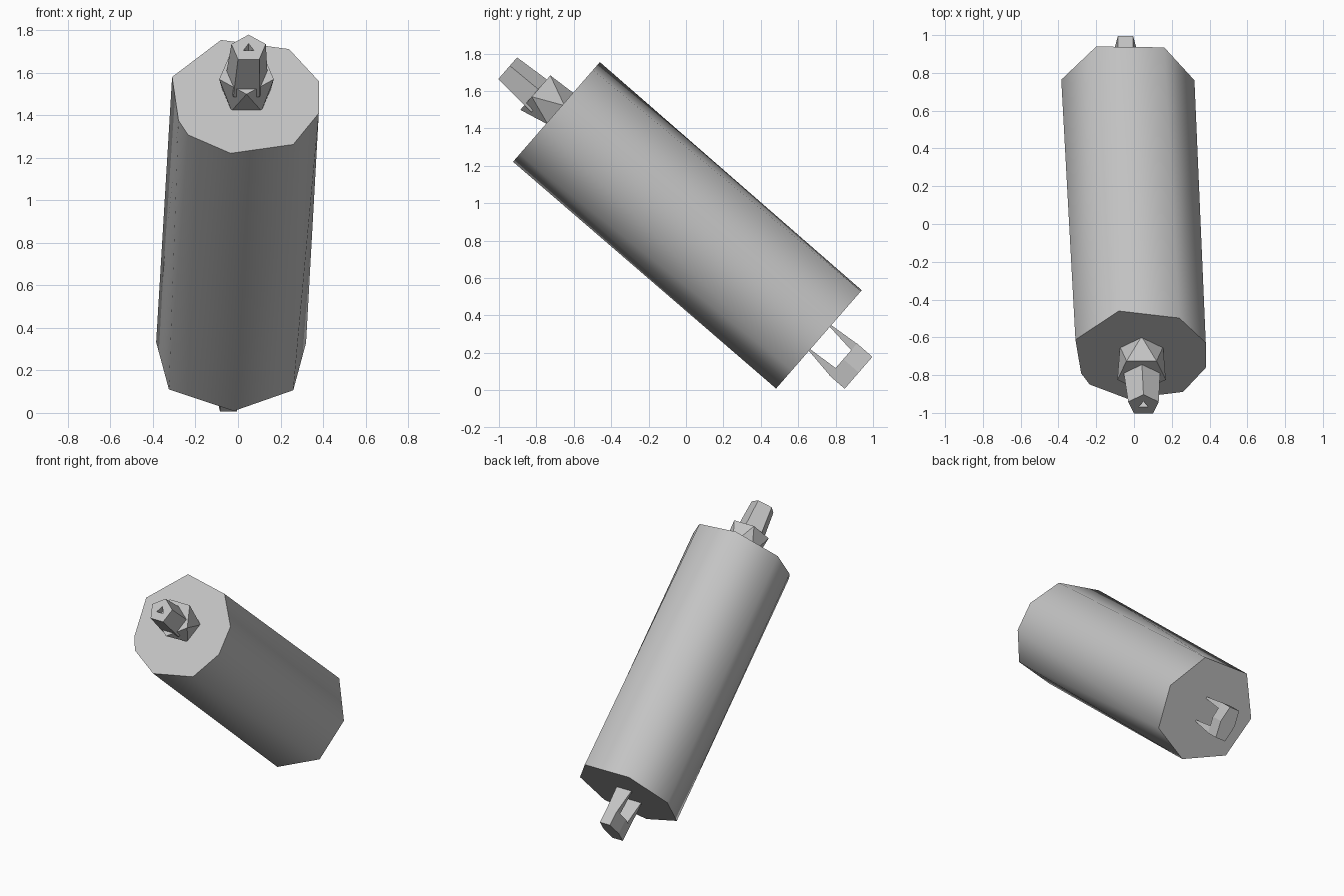
import bpy, bmesh, math
from mathutils import Vector

cube = bpy.data.objects.get("Cube")
if cube:
    bpy.data.objects.remove(cube)

# Tilted frame: u is world x, v runs across the end faces, w along the axis
ORIGIN = Vector((0, 0.705, 0.265))
AXIS = Vector((0, -1.40, 1.22)).normalized()
ACROSS = Vector((0, AXIS.z, -AXIS.y))
LENGTH = 1.857

grey = bpy.data.materials.new("plain_grey")
grey.use_nodes = True
COLOUR = (0.55, 0.55, 0.55, 1)
grey.diffuse_color = COLOUR
grey.node_tree.nodes["Principled BSDF"].inputs["Base Color"].default_value = COLOUR


def place(u, v, w):
    return ORIGIN + Vector((u, 0, 0)) + ACROSS * v + AXIS * w


def ring(sides, radius, centre, start):
    """Regular polygon in the u, v plane."""
    angles = [math.radians(start + 360 * k / sides) for k in range(sides)]
    return [(centre[0] + radius * math.cos(a), centre[1] + radius * math.sin(a)) for a in angles]


def by_angle(points):
    """Sort a ring by angle round its own middle."""
    cu = sum(p[0] for p in points) / len(points)
    cv = sum(p[1] for p in points) / len(points)
    return sorted((math.atan2(v - cv, u - cu), u, v) for u, v in points)


def finish(name, bm, smooth=None):
    bmesh.ops.recalc_face_normals(bm, faces=bm.faces)
    mesh = bpy.data.meshes.new(name)
    bm.to_mesh(mesh)
    bm.free()
    mesh.materials.append(grey)
    obj = bpy.data.objects.new(name, mesh)
    bpy.context.collection.objects.link(obj)
    if smooth:
        bpy.ops.object.select_all(action="DESELECT")
        obj.select_set(True)
        bpy.context.view_layer.objects.active = obj
        bpy.ops.object.shade_smooth_by_angle(angle=math.radians(smooth))
    return obj


def loft(name, sections, smooth=None):
    """Join rings of differing side counts with triangles and cap the ends."""
    bm = bmesh.new()
    rings = []
    for points, w in sections:
        ordered = by_angle(points)
        rings.append(([p[0] for p in ordered],
                      [bm.verts.new(place(p[1], p[2], w)) for p in ordered]))

    def next_angle(angles, k):
        k += 1
        return angles[k % len(angles)] + math.tau * (k // len(angles))

    for (aa, va), (ab, vb) in zip(rings, rings[1:]):
        n, m, i, j = len(va), len(vb), 0, 0
        while i < n or j < m:
            step_a = j == m or (i < n and next_angle(aa, i) <= next_angle(ab, j))
            if step_a:
                bm.faces.new((va[i % n], va[(i + 1) % n], vb[j % m]))
                i += 1
            else:
                bm.faces.new((va[i % n], vb[(j + 1) % m], vb[j % m]))
                j += 1
    bm.faces.new(rings[0][1])
    bm.faces.new(rings[-1][1])
    return finish(name, bm, smooth)


# Main barrel: seven-sided lower end blending to a nine-sided upper end
lower_end = [(-0.385, 0.09), (-0.2, 0.357), (0.16, 0.35), (0.32, 0.085),
             (0.26, -0.21), (-0.02, -0.34), (-0.325, -0.205)]
upper_end = [(-0.31, 0.126), (-0.08, 0.357), (0.24, 0.3), (0.38, 0.1), (0.38, -0.1),
             (0.26, -0.295), (-0.035, -0.35), (-0.235, -0.235), (-0.28, -0.145)]
loft("barrel", [(lower_end, 0), (upper_end, LENGTH)], smooth=60)

# Twisted collar on the upper end
hub = (0.04, 0.02)
loft("collar", [(ring(5, 0.12, hub, 90), LENGTH - 0.01),
                (ring(5, 0.135, hub, -90), LENGTH + 0.153)])

# Five-sided knob with a small three-sided pit in its tip
tip = (0.05, 0)
loft("knob", [(ring(5, 0.105, (0.04, 0), 90), LENGTH + 0.1),
              (ring(5, 0.085, tip, 90), LENGTH + 0.35),
              (ring(3, 0.03, tip, 90), LENGTH + 0.35),
              (ring(3, 0.02, tip, 90), LENGTH + 0.31)])

# Cross block of the bracket beyond the lower end
MID = -0.045
block_outline = [(MID + s * h, v) for s in (-1, 1)
                 for h, v in ((0.04, -0.1), (0.06, 0.015), (0.04, 0.126))]
loft("bracket_block", [(block_outline, -0.277), (block_outline, -0.168)])


# Two tapering prongs joining the block to the barrel
def prong(name, foot, head):
    outline = lambda half, span: [(MID + s * half, v) for s in (-1, 1) for v in span]
    loft(name, [(outline(0.04, head), -0.18), (outline(0.06, foot), 0.005)])


prong("upper_prong", (0.098, 0.109), (0.077, 0.126))
prong("lower_prong", (-0.072, -0.062), (-0.1, -0.047))
